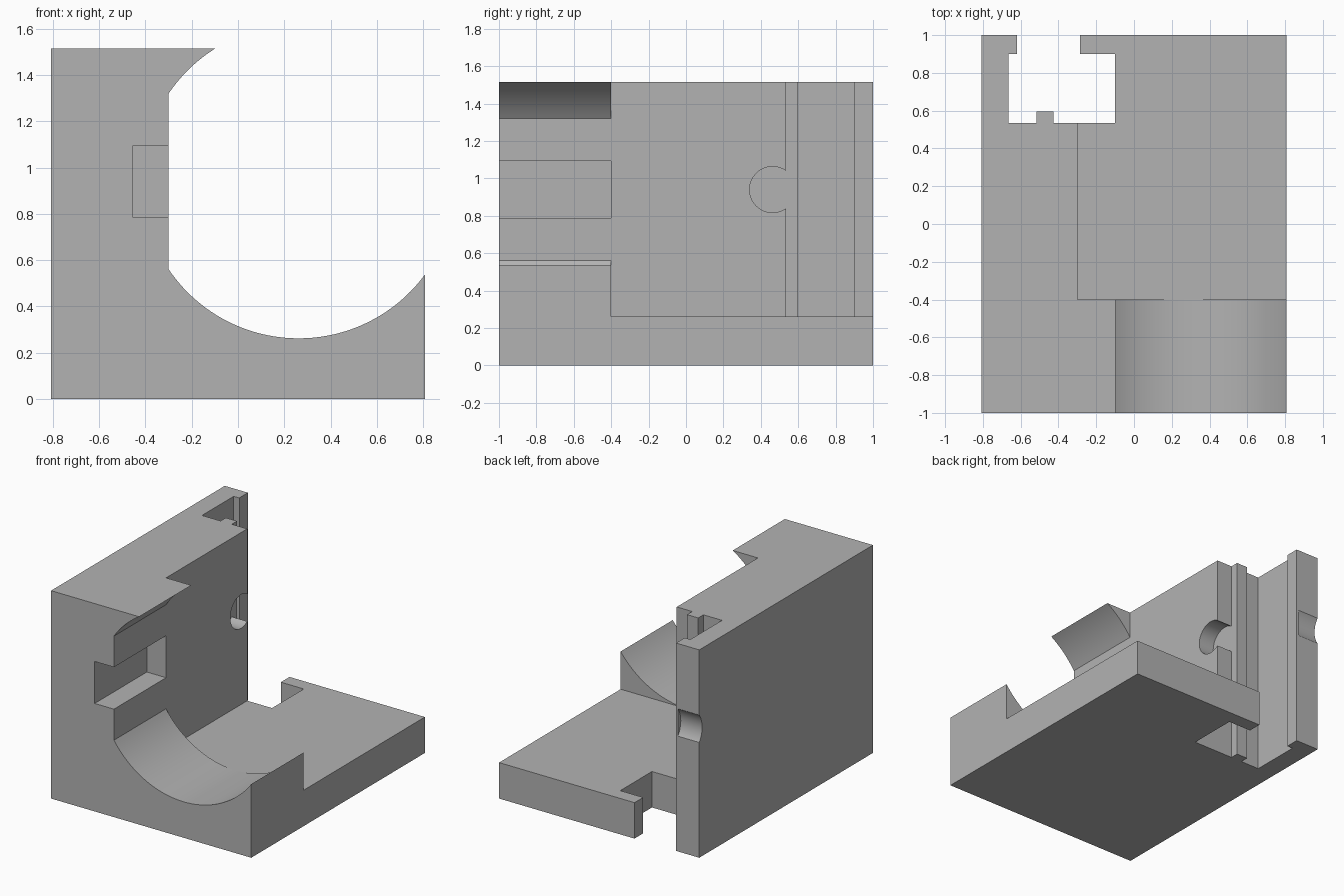
import bpy
import bmesh
import math
from mathutils import Vector

default = bpy.data.objects.get("Cube")
if default:
    bpy.data.objects.remove(default)

grey = bpy.data.materials.new("plain grey")
grey.use_nodes = True
colour = (0.45, 0.45, 0.45, 1)
grey.diffuse_color = colour
grey.node_tree.nodes["Principled BSDF"].inputs["Base Color"].default_value = colour


def prism(name, axis, points, low, high):
    """Extrude a 2D outline along one axis; the outline uses the other two in order."""
    def place(p, depth):
        co = list(p)
        co.insert(axis, depth)
        return co
    bm = bmesh.new()
    face = bm.faces.new([bm.verts.new(place(p, low)) for p in points])
    grown = bmesh.ops.extrude_face_region(bm, geom=[face])["geom"]
    shift = Vector(place((0, 0), high - low))
    bmesh.ops.translate(bm, vec=shift, verts=[v for v in grown if isinstance(v, bmesh.types.BMVert)])
    bmesh.ops.recalc_face_normals(bm, faces=bm.faces)
    mesh = bpy.data.meshes.new(name)
    bm.to_mesh(mesh)
    bm.free()
    mesh.materials.append(grey)
    obj = bpy.data.objects.new(name, mesh)
    bpy.context.collection.objects.link(obj)
    return obj


def rect(a0, a1, b0, b1):
    return [(a0, b0), (a1, b0), (a1, b1), (a0, b1)]


def arc(centre, radius, start, end, steps):
    angles = [start + (end - start) * i / steps for i in range(steps + 1)]
    return [(centre[0] + radius * math.cos(a), centre[1] + radius * math.sin(a)) for a in angles]


def circle(centre, radius):
    return arc(centre, radius, 0, math.tau, 64)[:-1]


X, Y, Z = range(3)
WALL, FLOOR, MID = -0.3, 0.262, 0.94

# Solid block
bracket = prism("bracket_body", Y, rect(-0.807, 0.807, 0, 1.515), -1, 1)

# Round cradle opening with a flat side at the wall
centre, radius = (0.262, MID), MID - FLOOR
corner = math.acos((WALL - centre[0]) / radius)
cradle = arc(centre, radius, math.pi / 2, corner, 24)
cradle += arc(centre, radius, math.tau - corner, math.tau, 72)
cradle += [(2, MID), (2, 2), (centre[0], 2)]

# Vertical slot through the back, with a guide rib and a narrower mouth
slot = [(-0.665, 0.535), (-0.515, 0.535), (-0.515, 0.595), (-0.425, 0.595),
        (-0.425, 0.535), (-0.1, 0.535), (-0.1, 0.9), (-0.285, 0.9),
        (-0.285, 1.2), (-0.62, 1.2), (-0.62, 0.9), (-0.665, 0.9)]

cutters = [
    prism("rear_space_cutter", Y, rect(WALL, 2, FLOOR, 2), -0.4, 2),
    prism("cradle_cutter", Y, cradle, -1.2, -0.3),
    prism("pocket_cutter", Y, rect(-0.455, -0.2, 0.787, 1.093), -1.2, -0.4),
    prism("slot_cutter", Z, slot, -0.2, 2),
    prism("wall_hole_cutter", X, circle((0.463, MID), 0.123), -0.425, -0.2),
    prism("back_notch_cutter", X, circle((1.135, MID), 0.168), -1, -0.635),
]

bpy.ops.object.select_all(action="DESELECT")
bpy.context.view_layer.objects.active = bracket
bracket.select_set(True)
for cutter in cutters:
    mod = bracket.modifiers.new(cutter.name, "BOOLEAN")
    mod.operation = "DIFFERENCE"
    mod.solver = "EXACT"
    mod.object = cutter
    bpy.ops.object.modifier_apply(modifier=mod.name)
    bpy.data.objects.remove(cutter)

bpy.ops.object.shade_smooth_by_angle(angle=math.radians(25))
